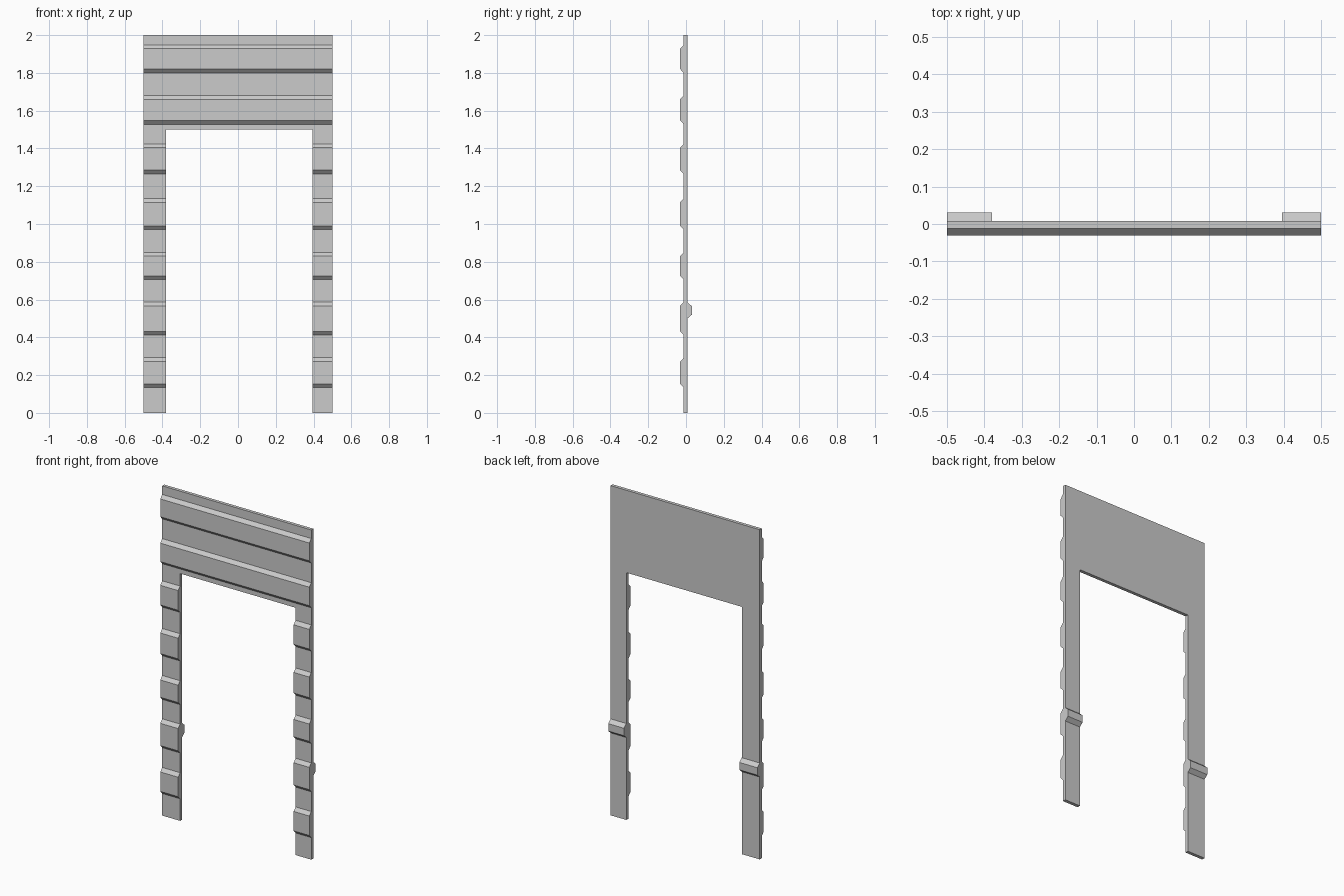
import bpy
import bmesh
from mathutils import Vector

cube = bpy.data.objects.get("Cube")
if cube:
    bpy.data.objects.remove(cube, do_unlink=True)

grey = bpy.data.materials.new("light_grey")
grey.use_nodes = True
colour = (0.6, 0.6, 0.6, 1)
grey.diffuse_color = colour
grey.node_tree.nodes["Principled BSDF"].inputs["Base Color"].default_value = colour

BACK, FRONT = 0.008, -0.012
LEFT_LEG, RIGHT_LEG, LINTEL = (0.395, 0.5), (-0.5, -0.38), (-0.5, 0.5)
OPENING_TOP = 1.5


def prism(name, outline, sweep):
    """Extrude a closed outline along the sweep vector."""
    bm = bmesh.new()
    face = bm.faces.new([bm.verts.new(p) for p in outline])
    extruded = bmesh.ops.extrude_face_region(bm, geom=[face], use_keep_orig=True)
    moved = [g for g in extruded["geom"] if isinstance(g, bmesh.types.BMVert)]
    bmesh.ops.translate(bm, verts=moved, vec=Vector(sweep))
    bmesh.ops.recalc_face_normals(bm, faces=bm.faces[:])
    mesh = bpy.data.meshes.new(name)
    bm.to_mesh(mesh)
    bm.free()
    mesh.materials.append(grey)
    obj = bpy.data.objects.new(name, mesh)
    bpy.context.collection.objects.link(obj)
    return obj


def ridge(name, span, bottom, top, base, crest, slope=0.02):
    """Horizontal board with sloped upper and lower edges."""
    outline = [(base, bottom), (crest, bottom + slope),
               (crest, top - slope), (base, top)]
    prism(name, [(span[0], y, z) for y, z in outline], (span[1] - span[0], 0, 0))


# Flat panel with a doorway
panel = [(-0.5, 0), (RIGHT_LEG[1], 0), (RIGHT_LEG[1], OPENING_TOP),
         (LEFT_LEG[0], OPENING_TOP), (LEFT_LEG[0], 0), (0.5, 0), (0.5, 2), (-0.5, 2)]
prism("door_panel", [(x, FRONT, z) for x, z in panel], (0, BACK - FRONT, 0))

# Front boards: split around the doorway, full width above it
boards = [(0.134, 0.292), (0.412, 0.587), (0.705, 0.85), (0.97, 1.135),
          (1.265, 1.424), (1.528, 1.68), (1.8, 1.948)]
for i, (bottom, top) in enumerate(boards, 1):
    if bottom > OPENING_TOP:
        ridge(f"lintel_board_{i}", LINTEL, bottom, top, FRONT, -0.031)
    else:
        ridge(f"left_board_{i}", LEFT_LEG, bottom, top, FRONT, -0.031)
        ridge(f"right_board_{i}", RIGHT_LEG, bottom, top, FRONT, -0.031)

# Back braces
for side, span in (("left", LEFT_LEG), ("right", RIGHT_LEG)):
    ridge(f"{side}_back_brace", span, 0.5, 0.585, BACK, 0.031)
